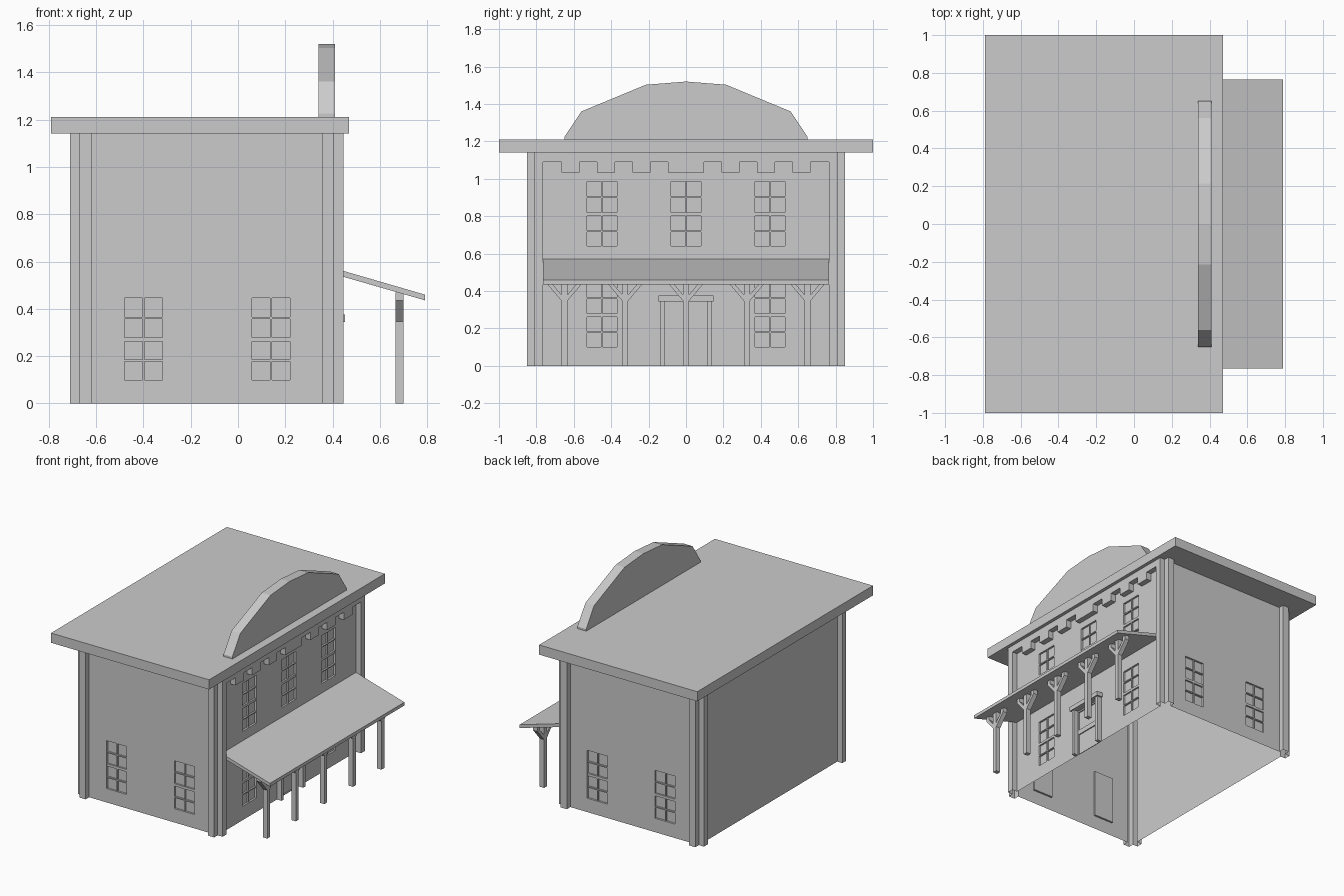
import bpy, bmesh
from mathutils import Vector

if "Cube" in bpy.data.objects:
    bpy.data.objects.remove(bpy.data.objects["Cube"])


def prism(name, pts, direction):
    """Extrude a planar polygon along a vector into a closed solid."""
    bm = bmesh.new()
    face = bm.faces.new([bm.verts.new(p) for p in pts])
    ext = bmesh.ops.extrude_face_region(bm, geom=[face], use_keep_orig=True)
    verts = [v for v in ext["geom"] if isinstance(v, bmesh.types.BMVert)]
    bmesh.ops.translate(bm, verts=verts, vec=Vector(direction))
    bmesh.ops.recalc_face_normals(bm, faces=bm.faces)
    me = bpy.data.meshes.new(name)
    bm.to_mesh(me)
    bm.free()
    ob = bpy.data.objects.new(name, me)
    bpy.context.collection.objects.link(ob)
    return ob


def box(name, x0, x1, y0, y1, z0, z1):
    return prism(name, [(x0, y0, z0), (x1, y0, z0), (x1, y1, z0), (x0, y1, z0)],
                 (0, 0, z1 - z0))


# Wall planes
CX, WX, WY = -0.1325, 0.405, 0.81
DEPTH = 0.014

# Walls with a notched pair of strips at every corner
quarter = [(.4875, .81), (.4875, .85), (.5375, .85), (.5375, .81),
           (.5775, .81), (.5775, .765), (.5375, .765)]
plan = []
for sx, sy in ((1, 1), (1, -1), (-1, -1), (-1, 1)):
    corner = [(CX + sx * x, sy * y, 0) for x, y in quarter]
    plan += corner if sx * sy > 0 else corner[::-1]
walls = prism("walls", plan, (0, 0, 1.14))


def wall_box(name, side, u0, u1, z0, z1, d0, d1):
    """Box on a wall; u runs along the wall, d is the distance out of it."""
    if side == "right":
        return box(name, WX + d0, WX + d1, u0, u1, z0, z1)
    s = -1 if side == "front" else 1
    a, b = sorted((s * (WY + d0), s * (WY + d1)))
    return box(name, u0, u1, a, b, z0, z1)


# Window recesses and glazing bars
windows = [(s, u, .10) for s in ("front", "back") for u in (-.40, .14)]
windows += [("right", u, .10) for u in (-.45, .45)]
windows += [("right", u, .64) for u in (-.45, 0, .45)]
cutters = []
for side, u, z in windows:
    cutters.append(wall_box("window_cutter", side, u - .08, u + .08, z, z + .345, -DEPTH, .02))
    wall_box("window_upright_bar", side, u - .004, u + .004, z, z + .345, -DEPTH, -.004)
    for dz, h in ((.081, .004), (.17, .009), (.261, .004)):
        wall_box("window_cross_bar", side, u - .08, u + .08, z + dz - h, z + dz + h, -DEPTH, -.002)

# Door recesses
for z0, z1 in ((.005, .16), (.195, .335)):
    cutters.append(wall_box("door_cutter", "right", -.108, .108, z0, z1, -.008, .02))

# Cut the recesses, then open the underside of the walls
for c in cutters:
    m = walls.modifiers.new("cut", "BOOLEAN")
    m.operation, m.solver, m.object = "DIFFERENCE", "EXACT", c
bpy.context.view_layer.update()
deps = bpy.context.evaluated_depsgraph_get()
cut_mesh = bpy.data.meshes.new_from_object(walls.evaluated_get(deps))
walls.modifiers.clear()
walls.data = cut_mesh
for c in cutters:
    bpy.data.objects.remove(c)
bm = bmesh.new()
bm.from_mesh(cut_mesh)
under = [f for f in bm.faces if all(v.co.z < .001 for v in f.verts)]
bmesh.ops.delete(bm, geom=under, context="FACES")
bm.to_mesh(cut_mesh)
bm.free()

# Door surround
for s in (-1, 1):
    a, b = sorted((s * .112, s * .136))
    wall_box("door_jamb", "right", a, b, 0, .345, 0, .036)
wall_box("door_lintel", "right", -.147, .147, .345, .377, 0, .047)

# Toothed band under the eaves of the facade
half = [(0, 1.035)]
z = 1.035
for y in (.095, .19, .285, .38, .475, .57, .665):
    half.append((y, z))
    z = 1.09 if z < 1.06 else 1.035
    half.append((y, z))
half += [(.765, 1.09), (.765, 1.14)]
band = half[1:] + [(-y, z) for y, z in half[:0:-1]]
prism("toothed_band", [(WX, y, z) for y, z in band], (.04, 0, 0))

# Main roof and curved parapet
box("roof_slab", -.79, .47, -1, 1, 1.14, 1.21)
arc = [(.65, 1.21), (.65, 1.225), (.56, 1.36), (.215, 1.503)]
arc = arc + [(0, 1.52)] + [(-y, z) for y, z in arc[::-1]]
prism("parapet", [(.34, y, z) for y, z in arc], (.07, 0, 0))

# Sloping porch roof
prism("porch_roof", [(.405, -.765, .572), (.79, -.765, .46), (.79, -.765, .436),
                     (.405, -.765, .547)], (0, 1.53, 0))

# Porch posts with Y braces
for i in range(-2, 3):
    y = i * .325
    box("porch_post", .665, .70, y - .016, y + .016, 0, .466)
    for s in (-1, 1):
        prism("porch_brace", [(.665, y + s * a, z) for a, z in
                              ((.014, .345), (.014, .378), (.062, .435), (.062, .468),
                               (.09, .468), (.09, .435))], (.035, 0, 0))
